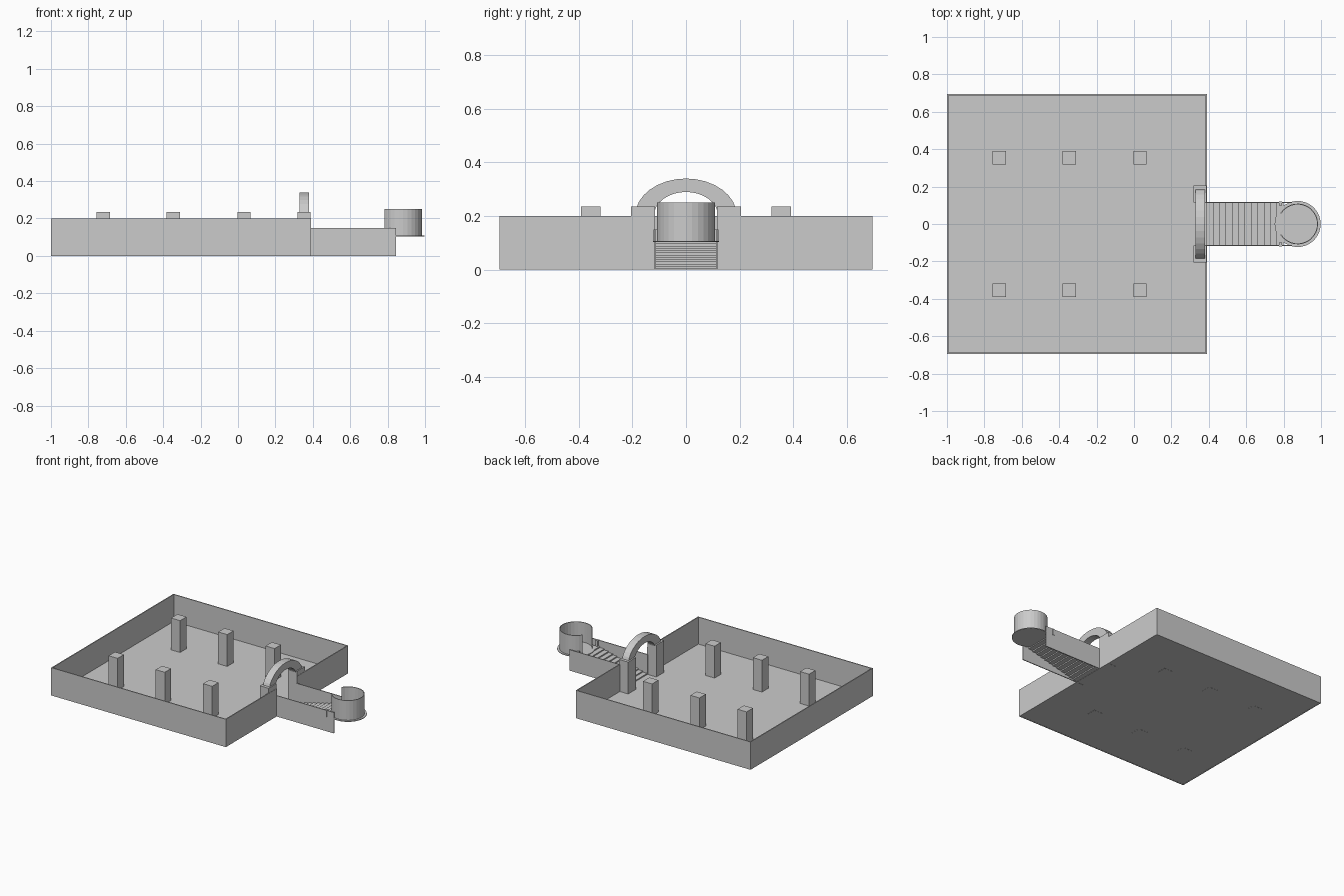
import bpy, bmesh
from math import cos, sin, pi, radians

if "Cube" in bpy.data.objects:
    bpy.data.objects.remove(bpy.data.objects["Cube"])


def make(name, verts, faces):
    mesh = bpy.data.meshes.new(name)
    mesh.from_pydata(verts, [], faces)
    bm = bmesh.new()
    bm.from_mesh(mesh)
    bmesh.ops.recalc_face_normals(bm, faces=bm.faces)
    bm.to_mesh(mesh)
    bm.free()
    obj = bpy.data.objects.new(name, mesh)
    bpy.context.collection.objects.link(obj)
    return obj


def box(name, x0, x1, y0, y1, z0, z1):
    v = [(x, y, z) for x in (x0, x1) for y in (y0, y1) for z in (z0, z1)]
    return make(name, v, [(0, 1, 3, 2), (4, 6, 7, 5), (0, 4, 5, 1),
                          (2, 3, 7, 6), (0, 2, 6, 4), (1, 5, 7, 3)])


def strip(name, outer, inner, axis, a, b):
    """Solid band between two profiles, extruded along axis from a to b."""
    def put(p, h):
        return (h, p[0], p[1]) if axis == 'X' else (p[0], p[1], h)
    n = len(outer)
    verts = [put(p, h) for h in (a, b) for prof in (outer, inner) for p in prof]
    faces = []
    for i in range(n - 1):
        for p, q in ((0, n), (n, 3 * n), (3 * n, 2 * n), (2 * n, 0)):
            faces.append((p + i, p + i + 1, q + i + 1, q + i))
    for i in (0, n - 1):
        faces.append((i, n + i, 3 * n + i, 2 * n + i))
    return make(name, verts, faces)


X0, X1, Y, H, T = -1.0, 0.39, 0.695, 0.20, 0.007
GAP = 0.115

# Courtyard floor and a thin wall with a gap on the right side
box("courtyard_floor", X0, X1, -Y, Y, 0.001, 0.006)
outer = [(X1, GAP), (X1, Y), (X0, Y), (X0, -Y), (X1, -Y), (X1, -GAP)]
inner = [(X1 - T, GAP), (X1 - T, Y - T), (X0 + T, Y - T),
         (X0 + T, -Y + T), (X1 - T, -Y + T), (X1 - T, -GAP)]
strip("courtyard_wall", outer, inner, 'Z', 0, H)

# Six pillars in two rows
for s in (-1, 1):
    for x in (-0.72, -0.345, 0.032):
        y = s * 0.355
        box("pillar", x - 0.036, x + 0.036, y - 0.036, y + 0.036, 0, 0.235)

# Gateway: two posts and an arch
for s in (-1, 1):
    box("gate_post", 0.317, 0.388, s * 0.16 - 0.045, s * 0.16 + 0.045, 0, 0.235)
ang = [pi * i / 16 for i in range(17)]
strip("gate_arch", [(0.19 * cos(a), 0.2 + 0.14 * sin(a)) for a in ang],
      [(0.12 * cos(a), 0.2 + 0.09 * sin(a)) for a in ang], 'X', 0.328, 0.38)

# Passage side walls and end jambs
for s in (-1, 1):
    y = s * GAP
    box("passage_wall", X1 - T, 0.845, y - 0.003, y + 0.003, 0, 0.15)
    box("passage_jamb", 0.775, 0.79, s * 0.11 - 0.011, s * 0.11 + 0.011, 0.105, 0.15)

# Rising steps made of thin treads
N = 12
run = (0.80 - X1) / N
for i in range(N):
    top = 0.006 + (i + 1) * 0.102 / N
    box("step", X1 + i * run - 0.003, X1 + (i + 1) * run, -GAP, GAP, top - 0.012, top)

# Round chamber: base disc and open curved wall
C = 0.875
bm = bmesh.new()
bmesh.ops.create_cone(bm, cap_ends=True, segments=40, radius1=0.123,
                      radius2=0.123, depth=0.005)
bmesh.ops.translate(bm, verts=bm.verts, vec=(C, 0, 0.1055))
mesh = bpy.data.meshes.new("chamber_floor")
bm.to_mesh(mesh)
bm.free()
bpy.context.collection.objects.link(bpy.data.objects.new("chamber_floor", mesh))
ang = [radians(-148 + 296 * i / 24) for i in range(25)]
strip("chamber_wall", [(C + 0.109 * cos(a), 0.109 * sin(a)) for a in ang],
      [(C + 0.104 * cos(a), 0.104 * sin(a)) for a in ang], 'Z', 0.106, 0.25)
